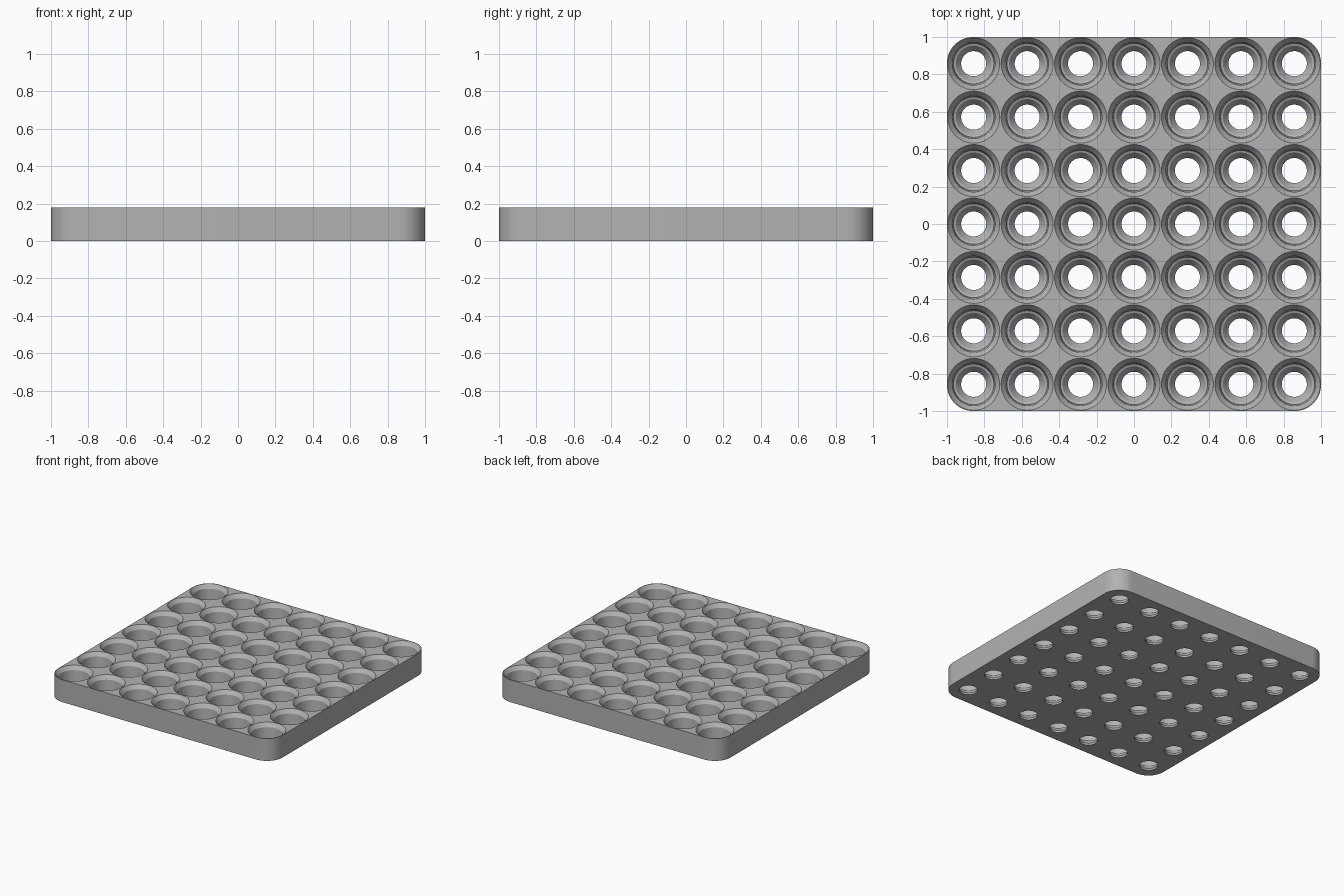
import bpy, bmesh, math

if "Cube" in bpy.data.objects:
    bpy.data.objects.remove(bpy.data.objects["Cube"])

SIZE, HEIGHT, CORNER = 2.0, 0.18, 0.14
COUNT, PITCH, SEG = 7, 2.0 / 7, 48
# Hole section from bottom to top: (radius, z)
HOLE = [(0.067, 0.0), (0.067, 0.015), (0.096, 0.055), (0.108, 0.06),
        (0.115, 0.15), (0.139, HEIGHT)]

grey = bpy.data.materials.new("grey")
grey.diffuse_color = (0.45, 0.45, 0.45, 1)
grey.use_nodes = True
grey.node_tree.nodes["Principled BSDF"].inputs["Base Color"].default_value = grey.diffuse_color

bm = bmesh.new()


def ring(cx, cy, r, z):
    return [bm.verts.new((cx + r * math.cos(2 * math.pi * i / SEG),
                          cy + r * math.sin(2 * math.pi * i / SEG), z))
            for i in range(SEG)]


def loop_edges(vs):
    return [bm.edges.new((vs[i], vs[(i + 1) % len(vs)])) for i in range(len(vs))]


def bridge(lower, upper, inward):
    n = len(lower)
    for i in range(n):
        j = (i + 1) % n
        q = [lower[i], lower[j], upper[j], upper[i]]
        bm.faces.new(q[::-1] if inward else q)


# Rounded square outline
outline = []
for k, (sx, sy) in enumerate([(1, 1), (-1, 1), (-1, -1), (1, -1)]):
    for i in range(13):
        a = math.pi / 2 * (k + i / 12)
        c = SIZE / 2 - CORNER
        outline.append((sx * c + CORNER * math.cos(a), sy * c + CORNER * math.sin(a)))
bottom = [bm.verts.new((x, y, 0)) for x, y in outline]
top = [bm.verts.new((x, y, HEIGHT)) for x, y in outline]
bridge(bottom, top, False)
low_edges, high_edges = [], []
for vs, store in ((bottom, low_edges), (top, high_edges)):
    store += [bm.edges.get((vs[i], vs[(i + 1) % len(vs)])) for i in range(len(vs))]

# Grid of stepped through holes
for ix in range(COUNT):
    for iy in range(COUNT):
        cx, cy = ((k - (COUNT - 1) / 2) * PITCH for k in (ix, iy))
        rings = [ring(cx, cy, r, z) for r, z in HOLE]
        for a, b in zip(rings, rings[1:]):
            bridge(a, b, True)
        for vs, store in ((rings[0], low_edges), (rings[-1], high_edges)):
            store += [bm.edges.get((vs[i], vs[(i + 1) % SEG])) for i in range(SEG)]

# Perforated top and bottom faces
for edges, nz in ((low_edges, -1), (high_edges, 1)):
    bmesh.ops.triangle_fill(bm, edges=edges, use_beauty=True, normal=(0, 0, nz))
bmesh.ops.recalc_face_normals(bm, faces=bm.faces)

mesh = bpy.data.meshes.new("tray")
bm.to_mesh(mesh)
bm.free()
tray = bpy.data.objects.new("tray", mesh)
bpy.context.collection.objects.link(tray)
mesh.materials.append(grey)
bpy.context.view_layer.objects.active = tray
tray.select_set(True)
bpy.ops.object.shade_smooth_by_angle(angle=math.radians(20))
